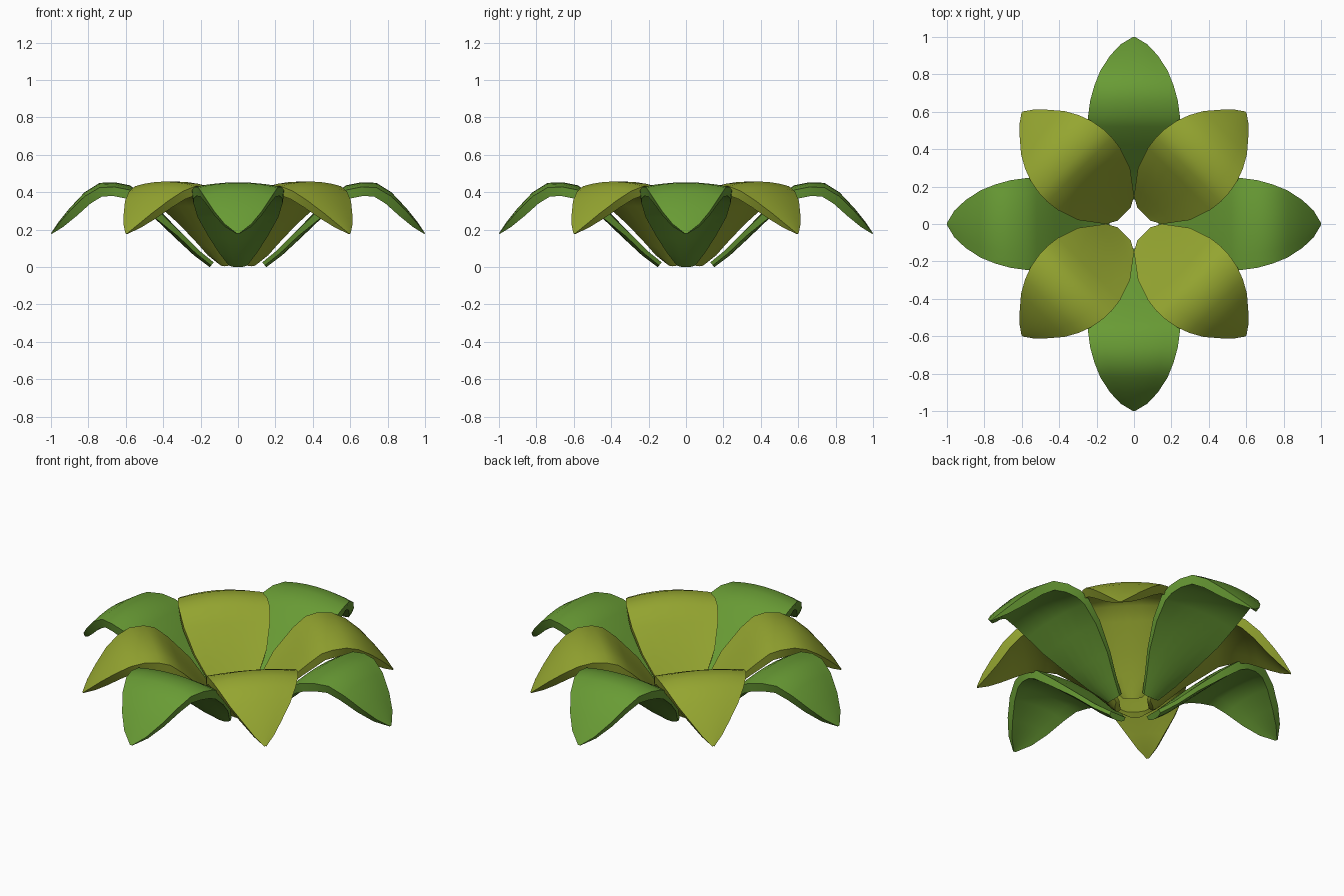
import bpy, math

if "Cube" in bpy.data.objects:
    bpy.data.objects.remove(bpy.data.objects["Cube"])

# Petal stations: radius, ridge height, half width, thickness factor
OUTER = [(.13, .025, .05, .7), (.21, .09, .1, .75), (.30, .18, .158, .85), (.42, .305, .218, 1),
         (.52, .40, .244, 1), (.58, .437, .245, 1), (.66, .453, .234, 1), (.74, .45, .212, 1),
         (.82, .40, .18, 1), (.90, .315, .128, .9), (.96, .24, .072, .6), (1.0, .18, .006, .1)]
INNER = [(.075, .025, .05, .7), (.105, .065, .105, .7), (.148, .125, .138, .75), (.226, .225, .196, .85),
         (.34, .36, .235, 1), (.41, .43, .244, 1), (.47, .457, .243, 1), (.55, .457, .229, 1),
         (.62, .43, .203, 1), (.69, .375, .164, 1), (.76, .298, .104, .9), (.81, .235, .056, .6),
         (.845, .18, .006, .1)]
COLS = 6


def material(name, color):
    m = bpy.data.materials.new(name)
    m.diffuse_color = (*color, 1)
    m.use_nodes = True
    m.node_tree.nodes["Principled BSDF"].inputs["Base Color"].default_value = m.diffuse_color
    return m


def petal(name, angle, stations, cup, mat):
    """Curled-over petal: cupped near the foot, gently arched near the tip."""
    verts, faces, thick = [], [], []
    ca, sa = math.cos(angle), math.sin(angle)
    first, last = stations[0][0], stations[-1][0]
    for radius, z, w, f in stations:
        t = (radius - first) / (last - first)
        blend = min(1, max(0, (t - .2) / .3))
        drop = (.025 * blend - cup * (1 - blend)) * min(1, w / .2)
        for j in range(COLS + 1):
            u = 2 * j / COLS - 1
            side = u * w
            verts.append((radius * ca - side * sa, radius * sa + side * ca, z - drop * u * u))
            thick.append(f * (1 - .4 * (1 - blend) * u * u))
    n = COLS + 1
    for i in range(len(stations) - 1):
        for j in range(COLS):
            a = i * n + j
            faces.append((a, a + n, a + n + 1, a + 1))
    me = bpy.data.meshes.new(name)
    me.from_pydata(verts, [], faces)
    ob = bpy.data.objects.new(name, me)
    bpy.context.collection.objects.link(ob)
    me.materials.append(mat)
    # Leaf thickness grows downward, thinner at the foot's edges and at the tip
    group = ob.vertex_groups.new(name="thickness")
    for i, f in enumerate(thick):
        group.add([i], f, 'REPLACE')
    s = ob.modifiers.new("thickness", 'SOLIDIFY')
    s.thickness = .05
    s.offset = -1
    s.vertex_group = group.name
    bpy.ops.object.select_all(action='DESELECT')
    bpy.context.view_layer.objects.active = ob
    ob.select_set(True)
    bpy.ops.object.modifier_apply(modifier=s.name)
    bpy.ops.object.shade_smooth_by_angle(angle=math.radians(40))
    # Keep the foot of the petal on the ground
    for v in ob.data.vertices:
        v.co.z = max(v.co.z, 0)


green = material("leaf_green", (.14, .33, .035))
olive = material("leaf_olive", (.30, .38, .03))

# Four long outer petals on the axes, four shorter inner ones on the diagonals
for k in range(4):
    petal(f"outer_petal_{k + 1}", k * math.pi / 2, OUTER, 0, green)
    petal(f"inner_petal_{k + 1}", (k + .5) * math.pi / 2, INNER, .02, olive)
